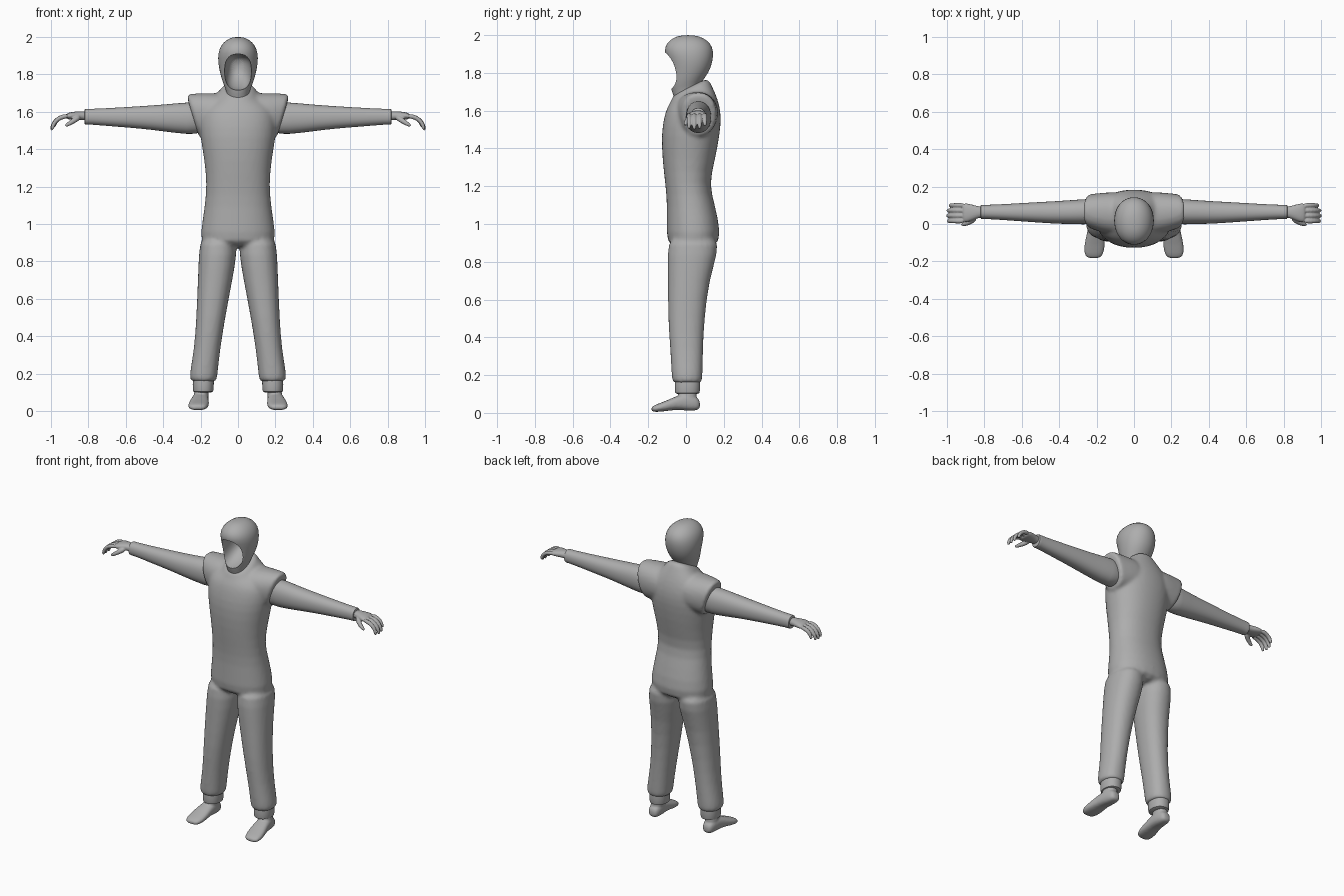
import bpy, bmesh, math
from mathutils import Vector

cube = bpy.data.objects.get("Cube")
if cube:
    bpy.data.objects.remove(cube, do_unlink=True)

GREY = (0.42, 0.42, 0.42, 1)
mat = bpy.data.materials.new("plain grey")
mat.use_nodes = True
mat.diffuse_color = GREY
mat.node_tree.nodes["Principled BSDF"].inputs["Base Color"].default_value = GREY


def loft(bm, rings, seg=24, power=0.9):
    """Closed skin over rings given as (centre, half axis u, half axis v)."""
    loops = []
    for c, u, v in rings:
        loop = []
        for i in range(seg):
            a = math.tau * i / seg
            p, q = (math.copysign(abs(t) ** power, t) for t in (math.cos(a), math.sin(a)))
            loop.append(bm.verts.new(Vector(c) + Vector(u) * p + Vector(v) * q))
        loops.append(loop)
    for a, b in zip(loops, loops[1:]):
        for i in range(seg):
            j = (i + 1) % seg
            bm.faces.new((a[i], a[j], b[j], b[i]))
    bm.faces.new(loops[0][::-1])
    bm.faces.new(loops[-1])


def level(z, x0, x1, y0, y1, tilt=0):
    """Ring lying across z, from its x and y limits."""
    ry = (y1 - y0) / 2
    return ((x0 + x1) / 2, (y0 + y1) / 2, z), ((x1 - x0) / 2, 0, 0), (0, ry, tilt * ry)


def across(x, y0, y1, z0, z1, lean=0):
    """Ring lying across x; lean pushes its top outward."""
    return (x, (y0 + y1) / 2, (z0 + z1) / 2), (0, (y1 - y0) / 2, 0), (lean, 0, (z1 - z0) / 2)


def tube(bm, points, radii):
    pts = [Vector(p) for p in points]
    rings = []
    for i, p in enumerate(pts):
        d = (pts[min(i + 1, len(pts) - 1)] - pts[max(i - 1, 0)]).normalized()
        u = d.cross(Vector((0, 1, 0))).normalized()
        rings.append((p, u * radii[i], d.cross(u) * radii[i]))
    loft(bm, rings, 10, 1)


def flip(rings, s):
    """Mirror rings to the side s."""
    m = Vector((s, 1, 1))
    return [tuple(Vector(t) * m for t in r) for r in rings]


def finish(name, bm, voxel=0, smooth=3, cutter=None):
    bmesh.ops.recalc_face_normals(bm, faces=bm.faces)
    me = bpy.data.meshes.new(name)
    bm.to_mesh(me)
    bm.free()
    ob = bpy.data.objects.new(name, me)
    bpy.context.collection.objects.link(ob)
    me.materials.append(mat)
    ob.modifiers.new("round", 'SUBSURF').levels = 1
    if voxel:
        r = ob.modifiers.new("fuse", 'REMESH')
        r.mode, r.voxel_size = 'VOXEL', voxel
        s = ob.modifiers.new("relax", 'SMOOTH')
        s.factor, s.iterations = 0.5, smooth
    if cutter:
        b = ob.modifiers.new("opening", 'BOOLEAN')
        b.operation, b.solver, b.object = 'DIFFERENCE', 'EXACT', cutter
    bpy.ops.object.select_all(action='DESELECT')
    ob.select_set(True)
    bpy.context.view_layer.objects.active = ob
    for m in list(ob.modifiers):
        bpy.ops.object.modifier_apply(modifier=m.name)
    bpy.ops.object.shade_smooth_by_angle(angle=math.radians(45))
    return ob


# Coverall body: torso, shoulder caps and trouser legs fused together
bm = bmesh.new()
torso = [(1.735, .085, -.07, .115, .5), (1.70, .095, -.078, .13, .45),
         (1.665, .15, -.09, .155, .25), (1.62, .195, -.105, .178, .1),
         (1.56, .21, -.118, .188, 0), (1.475, .205, -.132, .18, 0),
         (1.34, .18, -.126, .155, 0), (1.21, .168, -.11, .122, 0),
         (1.10, .178, -.10, .155, 0), (.945, .203, -.105, .187, 0),
         (.87, .2, -.095, .165, 0)]
loft(bm, [level(z, -rx, rx, y0, y1, t) for z, rx, y0, y1, t in torso])
shoulder = [across(0, -.07, .17, 1.48, 1.70), across(.12, -.06, .172, 1.47, 1.70, .005),
            across(.19, -.04, .165, 1.465, 1.70, .02), across(.235, -.022, .16, 1.465, 1.695, .032),
            across(.245, -.02, .158, 1.465, 1.69, .034)]
leg = [level(.95, .01, .2, -.09, .175), level(.84, .004, .21, -.1, .168),
       level(.70, .03, .215, -.096, .122), level(.49, .07, .223, -.096, .097),
       level(.33, .095, .235, -.083, .09), level(.21, .108, .257, -.077, .088),
       level(.17, .112, .258, -.074, .086), level(.155, .122, .246, -.064, .078)]
for s in (1, -1):
    loft(bm, flip(shoulder, s))
    loft(bm, flip(leg, s))
finish("coverall_body", bm, 0.011, 4)

# Hood with a hollow face opening
bm = bmesh.new()
loft(bm, [((0, y, 1.81 + dz), (rx, 0, 0), (0, 0, rz)) for y, dz, rx, rz in
          [(-.25, 0, .076, .1), (-.15, 0, .076, .1), (-.04, 0, .074, .098),
           (.03, .02, .06, .075), (.075, .03, .03, .04)]], 24, .8)
cutter = finish("face_cutter", bm)
cutter.hide_render = True
bm = bmesh.new()
head = [(1.60, .06, -.045, .08), (1.68, .06, -.065, .07), (1.71, .062, -.08, .065),
        (1.75, .08, -.083, .08), (1.80, .095, -.086, .122), (1.86, .108, -.095, .142),
        (1.915, .107, -.118, .147), (1.955, .092, -.105, .132), (1.985, .062, -.072, .095),
        (2.0, .025, -.025, .045)]
loft(bm, [level(z, -rx, rx, y0, y1) for z, rx, y0, y1 in head], 24, .95)
finish("hood", bm, cutter=cutter)
bpy.data.objects.remove(cutter, do_unlink=True)

sleeve = [across(.17, -.005, .14, 1.48, 1.65), across(.27, -.002, .133, 1.478, 1.652),
          across(.4, .0, .123, 1.495, 1.638), across(.52, .008, .117, 1.51, 1.63),
          across(.68, .02, .107, 1.522, 1.62), across(.79, .027, .102, 1.532, 1.615),
          across(.815, .026, .103, 1.53, 1.616), across(.822, .028, .101, 1.532, 1.614)]
ankle_cuff = [level(.20, .128, .24, -.06, .075), level(.17, .128, .243, -.06, .076),
              level(.11, .13, .242, -.06, .074), level(.098, .132, .24, -.058, .072)]
palm = [across(.79, .035, .092, 1.55, 1.6), across(.83, .033, .094, 1.555, 1.602),
        across(.86, .02, .103, 1.556, 1.602), across(.895, .008, .112, 1.558, 1.598),
        across(.92, .01, .11, 1.56, 1.59)]
# Foot stations: y, centre x, bottom z, top z, half width
foot = [(.075, .197, .025, .06, .02), (.06, .197, .012, .085, .036), (.01, .198, .01, .11, .044),
        (-.05, .204, .018, .09, .047), (-.11, .21, .008, .062, .057),
        (-.16, .215, .004, .045, .052), (-.185, .216, .008, .03, .036)]

for s, side in ((1, "left"), (-1, "right")):
    bm = bmesh.new()
    loft(bm, flip(sleeve, s))
    finish(side + "_sleeve", bm)

    bm = bmesh.new()
    loft(bm, flip(ankle_cuff, s))
    finish(side + "_ankle_cuff", bm)

    # Hand with four drooping fingers and a thumb
    bm = bmesh.new()
    loft(bm, flip(palm, s), 20)
    for y, reach, drop in ((.016, .96, 1), (.044, 1, 1.05), (.072, .98, 1), (.1, .85, .8)):
        path = [(0, 0), (.045, -.006), (.077, -.03), (.09, -.058), (.091, -.076)]
        tube(bm, [(s * (.905 + dx * reach), y, 1.578 + dz * drop) for dx, dz in path],
             [.014, .0135, .012, .011, .008])
    tube(bm, [(s * x, y, z) for x, y, z in
              [(.845, .035, 1.575), (.875, .01, 1.553), (.905, -.002, 1.535), (.925, -.003, 1.522)]],
         [.018, .015, .012, .008])
    finish(side + "_hand", bm, 0.004, 3)

    # Foot with ankle
    bm = bmesh.new()
    loft(bm, flip([((x, y, (z0 + z1) / 2), (w, 0, 0), (0, 0, (z1 - z0) / 2))
                   for y, x, z0, z1, w in foot], s), 20, .8)
    loft(bm, flip([level(.04, .158, .24, -.04, .06), level(.09, .158, .236, -.042, .056),
                   level(.15, .15, .23, -.045, .06)], s), 20)
    finish(side + "_foot", bm, 0.006, 3)
